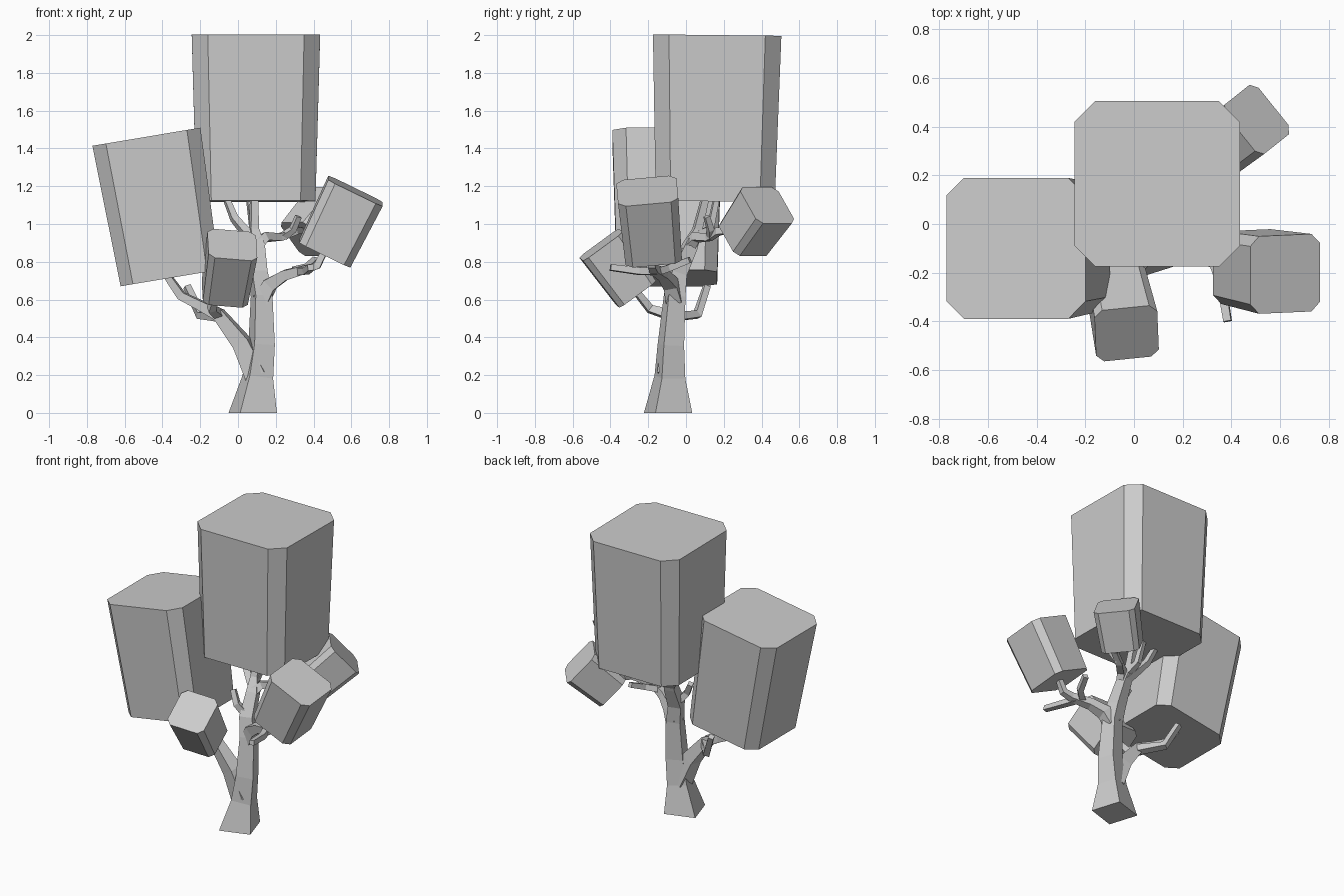
import bpy
from mathutils import Vector

cube = bpy.data.objects.get("Cube")
if cube:
    bpy.data.objects.remove(cube, do_unlink=True)

# One flat grey for the whole tree
grey = bpy.data.materials.new("plain_grey")
grey.use_nodes = True
GREY = (0.6, 0.6, 0.6, 1)
grey.diffuse_color = GREY
grey.node_tree.nodes["Principled BSDF"].inputs["Base Color"].default_value = GREY

SQUARE = [(-1, -1), (1, -1), (1, 1), (-1, 1)]
C = 0.75  # where the corner chamfer starts on a unit square
OCTAGON = [(-C, -1), (C, -1), (1, -C), (1, C), (C, 1), (-C, 1), (-1, C), (-1, -C)]


def ring(centre, axis, hint, radius, section):
    """Place a cross-section at a point, square to the axis."""
    axis = axis.normalized()
    u = (hint - axis * hint.dot(axis)).normalized()
    v = axis.cross(u)
    return [centre + (u * a + v * b) * radius for a, b in section]


def loft(name, rings):
    """Skin a closed solid through a list of equal rings."""
    n = len(rings[0])
    verts = [p for r in rings for p in r]
    faces = [list(reversed(range(n))), list(range(len(verts) - n, len(verts)))]
    for k in range(len(rings) - 1):
        for i in range(n):
            j = (i + 1) % n
            faces.append([k * n + i, k * n + j, k * n + n + j, k * n + n + i])
    mesh = bpy.data.meshes.new(name)
    mesh.from_pydata(verts, [], faces)
    mesh.materials.append(grey)
    obj = bpy.data.objects.new(name, mesh)
    bpy.context.collection.objects.link(obj)
    return obj


def foliage(name, top, bottom, top_half, bottom_half, hint=(1, 0, 0)):
    """Tapered block of leaves with chamfered corners."""
    top, bottom, hint = Vector(top), Vector(bottom), Vector(hint)
    axis = top - bottom
    loft(name, [ring(bottom, axis, hint, bottom_half, OCTAGON),
                ring(top, axis, hint, top_half, OCTAGON)])


def branch(name, path, hint=(0.95, 0.3, 0.1), flat_start=False):
    """Four-sided limb through points given as x, y, z, half width."""
    pts = [Vector(p[:3]) for p in path]
    hint = Vector(hint)
    rings = []
    for i, p in enumerate(pts):
        axis = pts[min(i + 1, len(pts) - 1)] - pts[max(i - 1, 0)]
        if i == 0 and flat_start:
            axis = Vector((0, 0, 1))
        rings.append(ring(p, axis, hint, path[i][3], SQUARE))
    loft(name, rings)


# Blocks of leaves
foliage("foliage_crown", (.095, .165, 2), (.095, .155, 1.12), .34, .315)
foliage("foliage_right", (-.485, -.1, 1.462), (-.36, -.1, .714), .29, .265)
foliage("foliage_left", (.622, -.205, 1.175), (.46, -.175, .845), .16, .15)
foliage("foliage_back", (.505, .43, 1.1), (.35, .305, .92), .13, .12, (.62, -.78, 0))
foliage("foliage_front", (-.03, -.45, .89), (-.07, -.265, .635), .13, .12, (.98, .15, -.15))

# Trunk, flared at the ground and rising to the crown
branch("trunk", [(.078, -.095, 0, .102), (.105, -.085, .19, .065), (.125, -.08, .36, .056),
                 (.125, -.06, .62, .046), (.105, -.045, .74, .042), (.1, .02, .88, .035),
                 (.085, .06, .97, .022), (.085, .1, 1.13, .018)], flat_start=True)

SIDEWAYS = (0.2, 1, 0.1)

# Right limb forking low from the trunk
branch("right_limb", [(.1, -.085, .2, .055), (.02, -.09, .37, .045), (-.1, -.09, .52, .032),
                      (-.21, -.07, .575, .024), (-.3, -.04, .62, .022),
                      (-.37, -.04, .72, .018)], SIDEWAYS)
branch("right_limb_front_twig", [(-.1, -.09, .52, .025), (-.14, -.19, .55, .02),
                                 (-.11, -.27, .65, .016)])
branch("right_limb_back_twig", [(-.09, -.08, .51, .025), (-.2, .06, .52, .02),
                                (-.27, .11, .67, .017)])

# Left limb with its three twigs
branch("left_limb", [(.125, -.06, .6, .042), (.17, -.08, .68, .036), (.25, -.12, .73, .027),
                     (.36, -.17, .76, .022), (.42, -.18, .78, .019),
                     (.46, -.18, .86, .016)], SIDEWAYS)
branch("left_limb_front_twig", [(.33, -.16, .75, .02), (.36, -.25, .75, .018),
                                (.385, -.4, .77, .016)])
branch("left_limb_back_twig", [(.3, -.14, .75, .02), (.37, -.08, .77, .018),
                               (.41, .02, .81, .016)])

# Upper limb reaching the back block
branch("back_limb", [(.1, .01, .87, .03), (.14, .05, .93, .024), (.22, .12, .93, .02),
                     (.3, .17, .96, .018), (.35, .28, .97, .016)], SIDEWAYS)
branch("back_limb_twig", [(.24, .13, .935, .018), (.29, .13, .97, .016), (.32, .11, 1.04, .014)])

# Twigs holding up the crown
branch("crown_right_twig", [(.1, .03, .89, .026), (.03, .07, .97, .021), (-.02, .1, 1.03, .018),
                            (-.06, .13, 1.13, .015)])
branch("crown_back_twig", [(.09, .06, .94, .02), (.08, .13, .98, .017), (.06, .16, 1.13, .014)])
branch("trunk_stub", [(.11, -.04, .74, .024), (.04, -.07, .82, .019), (.0, -.05, .9, .016)])
